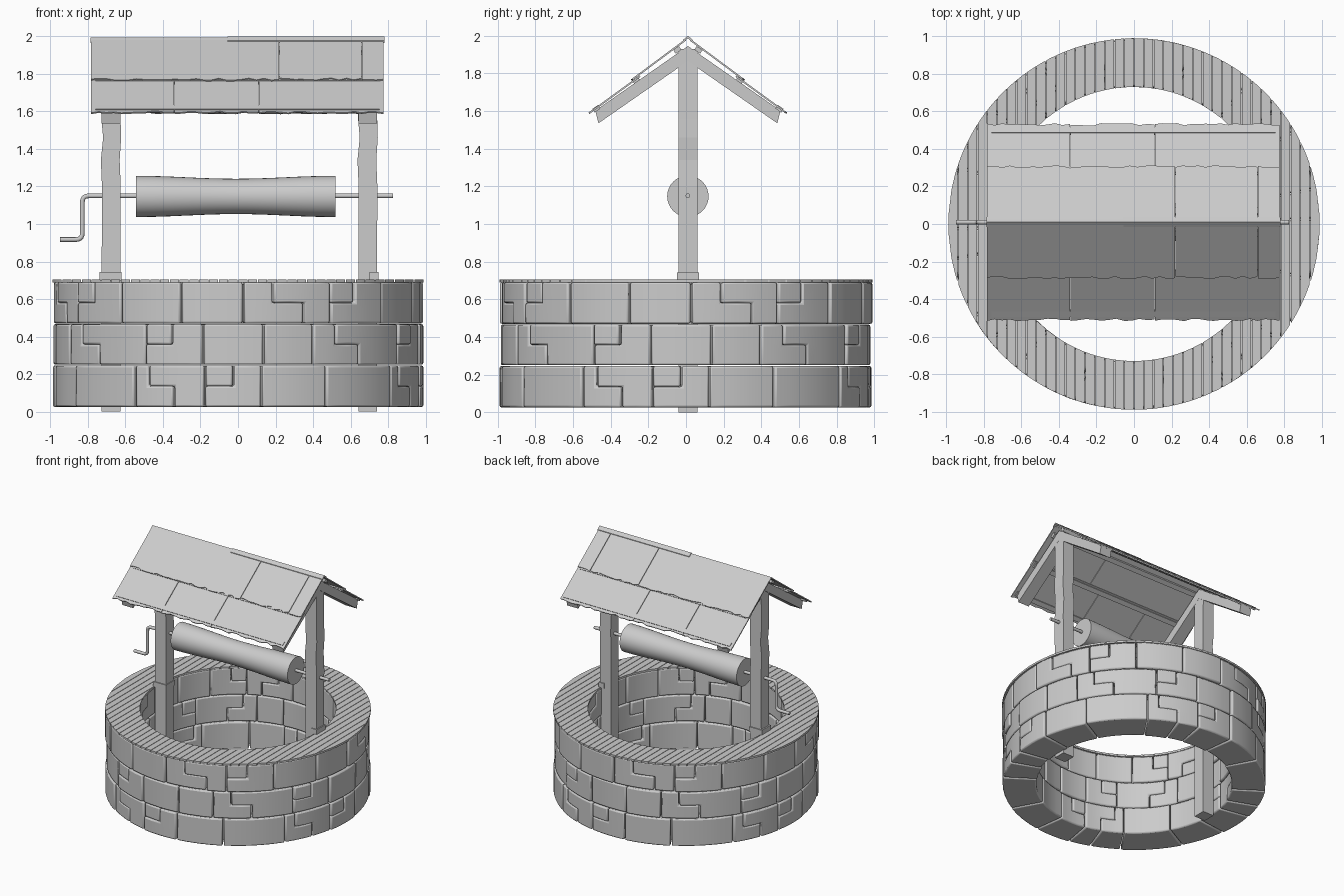
import bpy, bmesh, math, random
from mathutils import Vector

if "Cube" in bpy.data.objects:
    bpy.data.objects.remove(bpy.data.objects["Cube"])
random.seed(4)
CY = 0.01  # y of the post / ridge plane


def finish(name, bm, smooth=None):
    bmesh.ops.recalc_face_normals(bm, faces=bm.faces)
    me = bpy.data.meshes.new(name)
    bm.to_mesh(me)
    bm.free()
    ob = bpy.data.objects.new(name, me)
    bpy.context.collection.objects.link(ob)
    if smooth:
        bpy.ops.object.select_all(action='DESELECT')
        ob.select_set(True)
        bpy.context.view_layer.objects.active = ob
        bpy.ops.object.shade_smooth_by_angle(angle=math.radians(smooth))
    return ob


def loft(bm, rings):
    """Skin a list of equal point rings and cap both ends."""
    vs = [[bm.verts.new(p) for p in r] for r in rings]
    n = len(vs[0])
    for a, b in zip(vs, vs[1:]):
        for i in range(n):
            bm.faces.new((a[i], a[(i + 1) % n], b[(i + 1) % n], b[i]))
    bm.faces.new(vs[0])
    bm.faces.new(vs[-1])


def prism(name, yz, x0, x1):
    bm = bmesh.new()
    loft(bm, [[(x, CY + y, z) for y, z in yz] for x in (x0, x1)])
    return finish(name, bm)


def rect(x0, x1, y0, y1, z):
    return [(x0, y0, z), (x1, y0, z), (x1, y1, z), (x0, y1, z)]


# Stone wall: each stone is a low and a high angular interval (L shapes interlock)
R_OUT, R_IN, GAP = 0.985, 0.735, 0.25


def add_stone(bm, low, high, z0, z1):
    zm = (z0 + z1) / 2
    rows = [(z0, zm, low), (zm, z1, high)]
    cuts = set()
    for iv in (low, high):
        if iv:
            cuts |= {iv[0] + GAP, iv[1] - GAP}
    cuts = sorted(cuts)
    angs = [cuts[0]]
    for a, b in zip(cuts, cuts[1:]):
        n = max(1, math.ceil((b - a) / 6))
        angs += [a + (b - a) * (i + 1) / n for i in range(n)]
    r = R_OUT + random.uniform(-0.006, 0.006)
    cache = {}

    def vert(a, z):
        if (a, z) not in cache:
            t = math.radians(a - 90)
            cache[a, z] = bm.verts.new((r * math.cos(t), r * math.sin(t), z))
        return cache[a, z]
    faces = []
    for za, zb, iv in rows:
        for a, b in zip(angs, angs[1:]):
            if iv and iv[0] < (a + b) / 2 < iv[1]:
                faces.append(bm.faces.new((vert(a, za), vert(b, za), vert(b, zb), vert(a, zb))))
    ret = bmesh.ops.extrude_face_region(bm, geom=faces, use_keep_orig=True)
    k = (R_IN + random.uniform(-0.006, 0.006)) / r
    for v in ret['geom']:
        if isinstance(v, bmesh.types.BMVert):
            v.co.x *= k
            v.co.y *= k


# per course: start, step top, step bottom, small block, end of its neighbour, plain joint
courses = [("bottom", 0.025, 0.246, (-34, -29, -20.5, -10.4, -1.5, 7.3, 28.5)),
           ("middle", 0.25, 0.466, (-66, -58, -49, -30, -21, -11, 8)),
           ("top", 0.47, 0.69, (1.6, 11, 21, 30, 39, 51, 72))]
for label, z0, z1, (s, t, u, b0, b1, c, p) in courses:
    bm = bmesh.new()
    for q in range(4):
        o = 90 * q
        for low, high in [((s, u), (s, t)), ((u, b0), (t, b0)), (None, (b0, b1)),
                          ((b0, c), (b1, c)), ((c, p), (c, p)), ((p, s + 90), (p, s + 90))]:
            sh = [iv and (iv[0] + o, iv[1] + o) for iv in (low, high)]
            add_stone(bm, sh[0], sh[1], z0, z1)
    ob = finish(label + "_stones", bm, 35)
    m = ob.modifiers.new("round", 'BEVEL')
    m.width, m.segments, m.limit_method = 0.01, 2, 'ANGLE'
    m.angle_limit = math.radians(40)

# Thin plank rim on top of the wall, boards running front to back
bm = bmesh.new()
W, RI, RO = 0.73 / 14, 0.73, 0.99
for i in range(-19, 19):
    xs = [max(-RO, min(RO, (i + f) * W + g)) for f, g in ((0, .002), (.33, 0), (.67, 0), (1, -.002))]
    yo = [math.sqrt(max(0, RO * RO - x * x)) for x in xs]
    yi = [math.sqrt(max(0, RI * RI - x * x)) for x in xs]
    if max(yi) > 0:
        shapes = [(yi, yo), ([-y for y in yo], [-y for y in yi])]
    else:
        shapes = [([-y for y in yo], yo)]
    for lo, hi in shapes:
        pts = list(zip(xs, lo)) + list(zip(xs, hi))[::-1]
        loft(bm, [[(x, y, z) for x, y in pts] for z in (0.688, 0.704)])
bmesh.ops.remove_doubles(bm, verts=bm.verts, dist=0.0005)
finish("plank_rim", bm)

# Posts with a slight wobble, and the small blocks at their feet
for side, cx in (("left", -0.677), ("right", 0.691)):
    bm = bmesh.new()
    rings = []
    for z, dx, w in ((0, 0, .05), (.7, 0, .05), (1.2, .002, .05), (1.34, -.004, .05),
                     (1.46, .006, .048), (1.56, 0, .051), (1.75, 0, .05), (1.93, 0, .048)):
        rings.append(rect(cx + dx - w, cx + dx + w, -0.04, 0.06, z))
    loft(bm, rings)
    finish(side + "_post", bm)
    bx = (-0.738, -0.622) if side == "left" else (0.70, 0.75)
    bm = bmesh.new()
    loft(bm, [rect(*bx, -0.048, 0.068, z) for z in (0.70, 0.743)])
    finish(side + "_foot_block", bm)
    # Rafters
    for s, n in ((-1, "front"), (1, "back")):
        prism(f"{side}_{n}_rafter", [(0, 1.865), (s * 0.475, 1.535), (s * 0.492, 1.602), (0, 1.945)],
              cx - 0.05, cx + 0.05)

# Roof: purlins and two overlapping rows of wavy-edged shingle boards per slope
X0, X1 = -0.785, 0.777
rows = [("upper", 0.012, 1.978, 0.295, 1.768, [X0, 0.22, 0.66, X1]),
        ("lower", 0.255, 1.785, 0.52, 1.592, [X0, -0.34, 0.11, X1])]
for s, n in ((-1, "front"), (1, "back")):
    for i, (y, z) in enumerate(((0.035, 1.925), (0.255, 1.765), (0.465, 1.613))):
        prism(f"{n}_purlin_{i + 1}", [(s * y, z), (s * (y + .03), z - .021),
                                      (s * (y + .042), z - .001), (s * (y + .012), z + .02)], -0.76, 0.755)
    for label, ya, za, yb, zb, seams in rows:
        bm = bmesh.new()
        for a, b in zip(seams, seams[1:]):
            k = max(2, round((b - a) / 0.04))
            prev = None
            for j in range(k + 1):
                x = a + 0.002 + (b - a - 0.004) * j / k
                f = 1 + random.uniform(-0.03, 0.02)
                cur = (bm.verts.new((x, CY + s * ya, za)),
                       bm.verts.new((x, CY + s * (ya + (yb - ya) * f), za + (zb - za) * f)))
                if prev:
                    bm.faces.new((prev[0], cur[0], cur[1], prev[1]))
                prev = cur
        ob = finish(f"{n}_{label}_shingles", bm)
        m = ob.modifiers.new("thickness", 'SOLIDIFY')
        m.thickness, m.offset = 0.009, 0

# Ridge caps: two overlapping folded strips
for name, x0, x1, dz in (("ridge_cap", X0, 0.78, 0), ("ridge_cap_overlap", -0.055, 0.78, 0.006)):
    prism(name, [(-0.026, 1.966 + dz), (0, 1.986 + dz), (0.026, 1.966 + dz), (0.026, 1.972 + dz),
                 (0, 1.994 + dz), (-0.026, 1.972 + dz)], x0, x1)

# Winding drum with a slim waist
bm = bmesh.new()
rings = []
for i in range(13):
    t = i / 12
    r = 0.11 - 0.016 * math.sin(math.pi * t) ** 2
    rings.append([(-0.543 + 1.063 * t, CY + r * math.cos(a), 1.147 + r * math.sin(a))
                  for a in (math.tau * j / 32 for j in range(32))])
loft(bm, rings)
finish("winding_drum", bm, 40)

# Axle and crank handle as one bent rod with rounded corners
path = [Vector(p) for p in ((0.825, CY, 1.15), (-0.83, CY, 1.15), (-0.83, CY, 0.917), (-0.95, CY, 0.917))]
pts = [path[0]]
for a, b, c in zip(path, path[1:], path[2:]):
    p, q = b + (a - b).normalized() * 0.035, b + (c - b).normalized() * 0.035
    for i in range(6):
        t = i / 5
        pts.append(p * (1 - t) ** 2 + b * 2 * t * (1 - t) + q * t * t)
pts.append(path[-1])
bm = bmesh.new()
rings = []
for i, p in enumerate(pts):
    d = (pts[min(i + 1, len(pts) - 1)] - pts[max(i - 1, 0)]).normalized()
    u, v = Vector((0, 1, 0)), d.cross(Vector((0, 1, 0)))
    rings.append([p + 0.0125 * (u * math.cos(a) + v * math.sin(a)) for a in (math.tau * j / 12 for j in range(12))])
loft(bm, rings)
finish("axle_and_crank", bm, 40)
